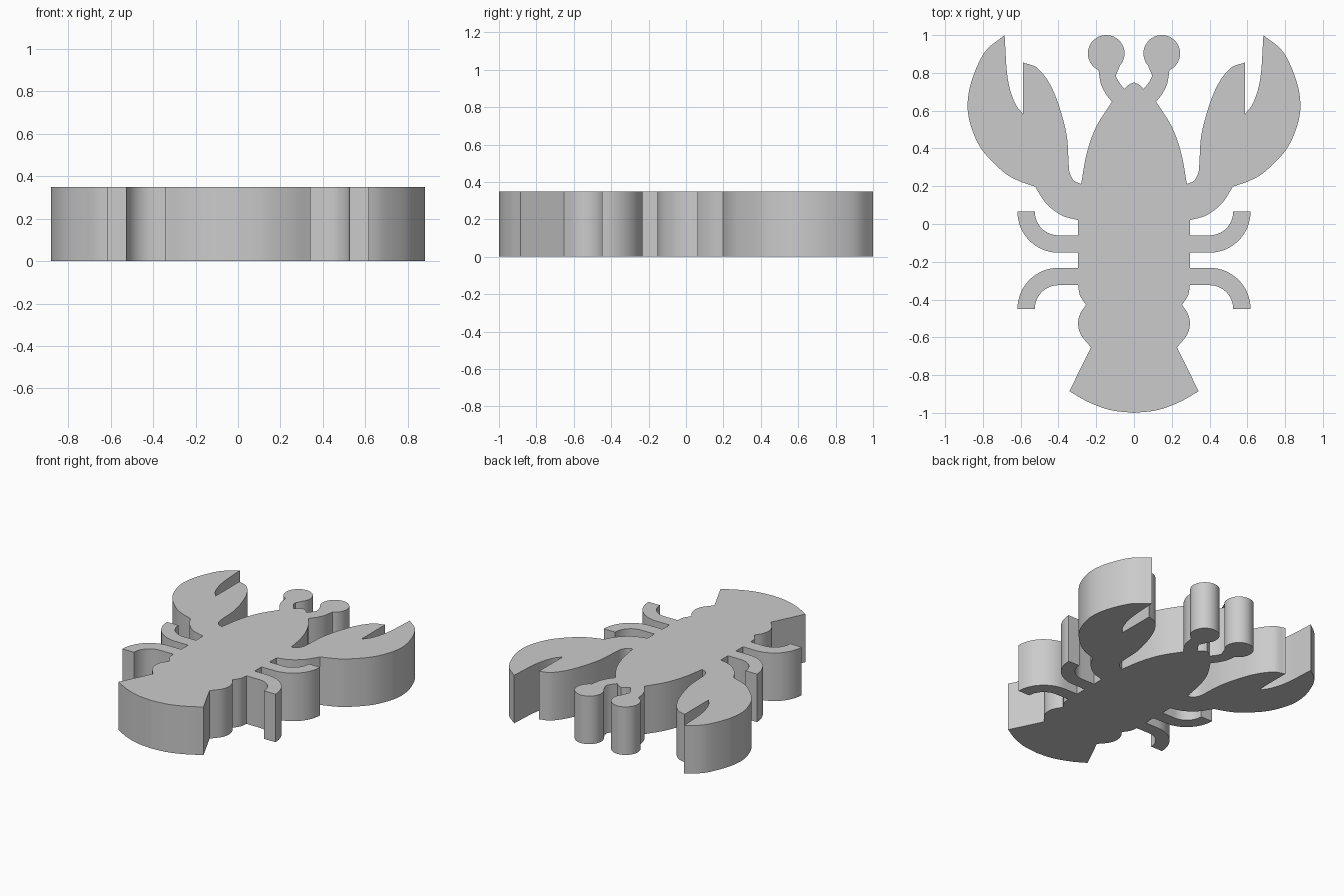
import bpy, bmesh, math
from mathutils import Vector

if "Cube" in bpy.data.objects:
    bpy.data.objects.remove(bpy.data.objects["Cube"])

HEIGHT = 0.35


def smooth(points, steps=8):
    """Smooth curve through the given points, sharp at both ends."""
    p = [Vector(q) for q in points]
    p = [2 * p[0] - p[1]] + p + [2 * p[-1] - p[-2]]
    out = []
    for a, b, c, d in zip(p, p[1:], p[2:], p[3:]):
        for i in range(steps):
            t = i / steps
            out.append(0.5 * (2 * b + (c - a) * t + (2 * a - 5 * b + 4 * c - d) * t * t
                              + (3 * b - a - 3 * c + d) * t ** 3))
    return out + [p[-2]]


def arc(x, y, r, start, end, steps=16):
    angles = [math.radians(start + (end - start) * i / steps) for i in range(steps + 1)]
    return [Vector((x + r * math.cos(a), y + r * math.sin(a))) for a in angles]


# Right half of the outline, from nose to tail
half = []
half += smooth([(0, 0.75), (0.028, 0.737), (0.052, 0.715)])                 # nose
half += smooth([(0.052, 0.715), (0.088, 0.765), (0.107, 0.82)])             # stalk, inner edge
half += arc(0.147, 0.903, 0.097, 246, -64, 40)                             # eye
half += smooth([(0.188, 0.815), (0.176, 0.745), (0.15, 0.69), (0.117, 0.647)])  # stalk, outer edge
half += smooth([(0.117, 0.647), (0.2, 0.515), (0.25, 0.375), (0.28, 0.212)])    # head side
half += smooth([(0.28, 0.212), (0.318, 0.23), (0.34, 0.27), (0.346, 0.32),
                (0.36, 0.49), (0.425, 0.7), (0.505, 0.82), (0.587, 0.855)])     # inner pincer
half += smooth([(0.587, 0.58), (0.635, 0.65), (0.67, 0.78), (0.685, 1.0)])      # pincer gap
half += smooth([(0.685, 1.0), (0.79, 0.91), (0.86, 0.757), (0.881, 0.62), (0.857, 0.5),
                (0.8, 0.386), (0.693, 0.277), (0.614, 0.23), (0.524, 0.198)])   # outer pincer
half += smooth([(0.524, 0.198), (0.466, 0.11), (0.385, 0.047), (0.296, 0.02)])  # arm
half += [Vector((0.296, -0.06))]
half += arc(0.4, 0.065, 0.125, -90, 0) + arc(0.4, 0.065, 0.217, 0, -90)         # front leg
half += [Vector((0.296, -0.152)), Vector((0.296, -0.232))]
half += arc(0.4, -0.449, 0.217, 90, 0) + arc(0.4, -0.449, 0.125, 0, 90)         # rear leg
half += smooth([(0.296, -0.324), (0.286, -0.378), (0.254, -0.428)])             # waist
half += smooth([(0.254, -0.428), (0.285, -0.475), (0.296, -0.53), (0.28, -0.588),
                (0.228, -0.653)])                                              # tail segment
half += smooth([(0.342, -0.885), (0.245, -0.941), (0.125, -0.985), (0, -1)])    # tail fan

# Drop repeated points, then mirror to close the outline
clean = [half[0]]
for q in half[1:]:
    if (q - clean[-1]).length > 0.002:
        clean.append(q)
outline = clean + [Vector((-q.x, q.y)) for q in reversed(clean[1:-1])]

# Extrude the outline into a slab
bm = bmesh.new()
face = bm.faces.new([bm.verts.new((q.x, q.y, 0)) for q in outline])
top = bmesh.ops.extrude_face_region(bm, geom=[face], use_keep_orig=True)["geom"]
bmesh.ops.translate(bm, vec=(0, 0, HEIGHT),
                    verts=[g for g in top if isinstance(g, bmesh.types.BMVert)])
bmesh.ops.recalc_face_normals(bm, faces=bm.faces)
mesh = bpy.data.meshes.new("lobster_body")
bm.to_mesh(mesh)
bm.free()
body = bpy.data.objects.new("lobster_body", mesh)
bpy.context.collection.objects.link(body)

grey = bpy.data.materials.new("plain grey")
grey.diffuse_color = (0.6, 0.6, 0.6, 1)
grey.use_nodes = True
grey.node_tree.nodes["Principled BSDF"].inputs["Base Color"].default_value = grey.diffuse_color
mesh.materials.append(grey)

bpy.context.view_layer.objects.active = body
body.select_set(True)
bpy.ops.object.shade_smooth_by_angle(angle=math.radians(25))
